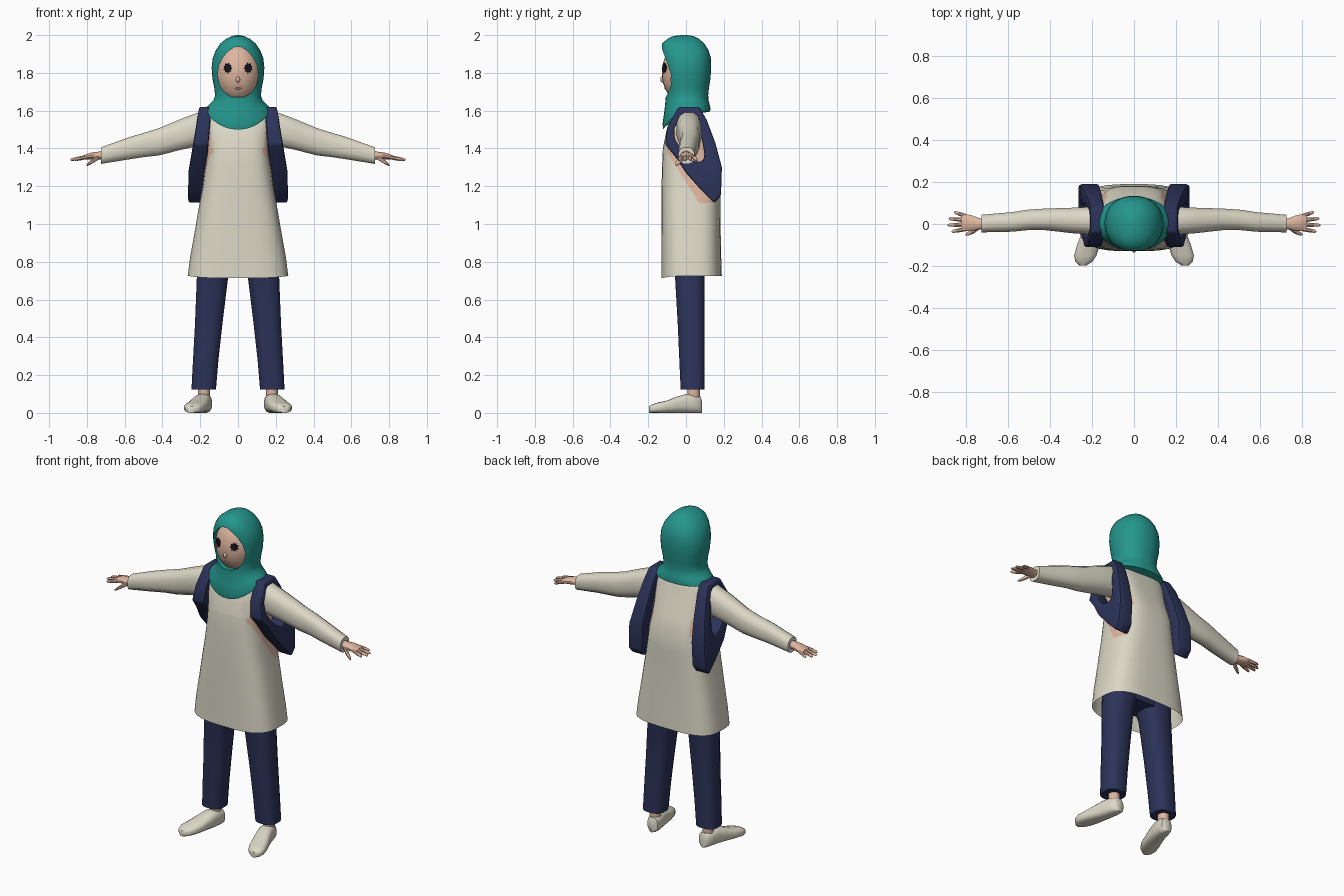
import bpy, bmesh, math
from mathutils import Vector, Matrix

if "Cube" in bpy.data.objects:
    bpy.data.objects.remove(bpy.data.objects["Cube"], do_unlink=True)


def material(name, rgb):
    m = bpy.data.materials.new(name)
    m.use_nodes = True
    m.diffuse_color = (*rgb, 1)
    bsdf = next(n for n in m.node_tree.nodes if n.type == 'BSDF_PRINCIPLED')
    bsdf.inputs["Base Color"].default_value = (*rgb, 1)
    bsdf.inputs["Roughness"].default_value = 0.8
    return m


cream = material("cream cloth", (0.72, 0.69, 0.57))
teal = material("teal scarf", (0.018, 0.31, 0.27))
navy = material("navy cloth", (0.025, 0.033, 0.10))
skin = material("skin", (0.74, 0.47, 0.35))
black = material("eye black", (0.008, 0.008, 0.015))
lip = material("lip pink", (0.58, 0.30, 0.23))


def apply(ob, kind, **settings):
    mod = ob.modifiers.new(kind.lower(), kind)
    for key, value in settings.items():
        setattr(mod, key, value)
    bpy.context.view_layer.objects.active = ob
    bpy.ops.object.modifier_apply(modifier=mod.name)


def finish(bm, name, mats, mirror=False, bevel=0, angle=40):
    bmesh.ops.recalc_face_normals(bm, faces=bm.faces)
    me = bpy.data.meshes.new(name)
    bm.to_mesh(me)
    bm.free()
    ob = bpy.data.objects.new(name, me)
    bpy.context.collection.objects.link(ob)
    for m in mats:
        me.materials.append(m)
    bpy.ops.object.select_all(action='DESELECT')
    ob.select_set(True)
    bpy.context.view_layer.objects.active = ob
    if bevel:
        apply(ob, 'BEVEL', width=bevel, segments=2)
    if mirror:
        apply(ob, 'MIRROR', use_mirror_merge=False)
    bpy.ops.object.shade_smooth_by_angle(angle=math.radians(angle))
    return ob


def oval(centre, a, b, axis='z', n=16, power=2.0, drop=0.0):
    """Rounded cross-section square to an axis; drop pulls its front down."""
    pts = []
    for i in range(n):
        t = 2 * math.pi * (i + 0.5) / n
        c, s = math.cos(t), math.sin(t)
        u = a * math.copysign(abs(c) ** (2 / power), c)
        v = b * math.copysign(abs(s) ** (2 / power), s)
        local = {'z': (u, v, -drop * max(0, -s) ** 2),
                 'y': (u, 0, v), 'x': (0, u, v)}[axis]
        pts.append(Vector(centre) + Vector(local))
    return pts


def loft(rings, bm=None, caps=(True, True), closed=False):
    bm = bm or bmesh.new()
    loops = [[bm.verts.new(p) for p in ring] for ring in rings]
    n = len(loops[0])
    pairs = list(zip(loops, loops[1:])) + ([(loops[-1], loops[0])] if closed else [])
    for low, high in pairs:
        for i in range(n):
            j = (i + 1) % n
            bm.faces.new((low[i], low[j], high[j], high[i]))
    if not closed:
        for loop, cap in zip((loops[0], loops[-1]), caps):
            if cap:
                bm.faces.new(loop)
    return bm


def box_ring(z, half, front, back, **kw):
    return oval((0, (front + back) / 2, z), half, (back - front) / 2, **kw)


def ball(name, mat, centre, radii):
    bm = bmesh.new()
    bmesh.ops.create_uvsphere(bm, u_segments=28, v_segments=18, radius=1)
    bm.transform(Matrix.Translation(centre) @ Matrix.Diagonal((*radii, 1)))
    return finish(bm, name, [mat])


# Tunic: open at the hem, with bare skin showing at the cut-away sides
tunic_rows = [(0.725, 0.267, -0.13, 0.19), (0.82, 0.255, -0.13, 0.187),
              (0.96, 0.23, -0.13, 0.184), (1.1, 0.206, -0.13, 0.182),
              (1.2, 0.188, -0.13, 0.182), (1.31, 0.174, -0.127, 0.18),
              (1.4, 0.165, -0.123, 0.15), (1.49, 0.168, -0.105, 0.115),
              (1.56, 0.175, -0.08, 0.09), (1.605, 0.16, -0.06, 0.075),
              (1.635, 0.1, -0.04, 0.055)]
bm = loft([box_ring(z, h, f, b, n=32, power=3.2, drop=0.012 if z < 0.73 else 0)
           for z, h, f, b in tunic_rows], caps=(False, True))
slope = Vector((0, 0.27, 0.17))          # slanted lower edge of the side opening
corner = Vector((0, -0.1, 1.38))
for co, no in ((corner, slope), (corner, Vector((0, 1, 0))),
               (Vector((0, 0, 1.11)), Vector((0, 0, 1)))):
    bmesh.ops.bisect_plane(bm, geom=bm.verts[:] + bm.edges[:] + bm.faces[:],
                           plane_co=co, plane_no=no)
for f in bm.faces:
    c = f.calc_center_median()
    if (c - corner).dot(slope) > 0 and 1.11 < c.z < 1.45 and -0.1 < c.y < 0.15 and abs(c.x) > 0.135:
        f.material_index = 1
finish(bm, "tunic", [cream, skin])

# Sleeves
sleeve_rows = [(0.12, 0.015, 1.51, 0.06, 0.085), (0.2, 0.015, 1.505, 0.068, 0.092),
               (0.3, 0.017, 1.475, 0.062, 0.084), (0.42, 0.022, 1.435, 0.053, 0.074),
               (0.5, 0.02, 1.418, 0.05, 0.066), (0.58, 0.01, 1.4, 0.048, 0.06),
               (0.725, 0.002, 1.362, 0.043, 0.045)]
finish(loft([oval((x, y, z), a, b, 'x', 12, 2.5) for x, y, z, a, b in sleeve_rows]),
       "sleeves", [cream], mirror=True)

# Hands: palm, four fingers and thumb
bm = loft([oval((x, y, z), a, b, 'x', 12) for x, y, z, a, b in
           [(0.69, 0, 1.37, 0.027, 0.025), (0.735, 0, 1.362, 0.027, 0.022),
            (0.77, 0.004, 1.36, 0.038, 0.02), (0.805, 0.008, 1.355, 0.042, 0.015),
            (0.822, 0.008, 1.352, 0.038, 0.01)]])
for y, spread, tip in ((-0.024, -0.012, 0.868), (-0.003, -0.002, 0.888),
                       (0.018, 0.008, 0.882), (0.038, 0.018, 0.856)):
    loft([oval((0.8 + (tip - 0.8) * t, y + spread * t, 1.355 - 0.015 * t), r, r, 'x', 8)
          for t, r in ((0, 0.011), (0.5, 0.0105), (0.9, 0.008), (1, 0.003))], bm)
loft([oval((x, y, z), r, r, 'x', 8) for x, y, z, r in
      [(0.735, -0.012, 1.355, 0.014), (0.765, -0.034, 1.337, 0.014),
       (0.79, -0.046, 1.319, 0.01), (0.803, -0.05, 1.31, 0.004)]], bm)
finish(bm, "hands", [skin], mirror=True)

# Trousers
leg_rows = [(0.125, 0.115, 0.248, -0.03, 0.1), (0.28, 0.102, 0.24, -0.037, 0.1),
            (0.46, 0.082, 0.23, -0.045, 0.1), (0.72, 0.05, 0.22, -0.06, 0.1),
            (0.85, 0.004, 0.2, -0.085, 0.13)]
finish(loft([oval(((l + r) / 2, (f + b) / 2, z), (r - l) / 2, (b - f) / 2, n=12, power=2.8)
             for z, l, r, f, b in leg_rows]), "trouser_legs", [navy], mirror=True)
finish(loft([box_ring(z, h, f, b, n=20, power=2.6) for z, h, f, b in
             [(0.76, 0.17, -0.06, 0.1), (0.84, 0.2, -0.09, 0.13), (1.0, 0.18, -0.08, 0.13)]]),
       "trouser_hips", [navy])

# Ankles and shoes, toes turned outward
finish(loft([oval((0.18, 0.04, z), 0.032, 0.034, n=12) for z in (0.05, 0.2)]),
       "ankles", [skin], mirror=True)
shoe_rows = [(0.086, 0.175, 0.016, 0.06), (0.076, 0.175, 0.034, 0.088),
             (0.04, 0.18, 0.043, 0.098), (0, 0.188, 0.046, 0.1),
             (-0.045, 0.2, 0.05, 0.088), (-0.1, 0.217, 0.055, 0.066),
             (-0.15, 0.232, 0.054, 0.055), (-0.18, 0.239, 0.041, 0.045),
             (-0.197, 0.243, 0.018, 0.034)]
finish(loft([oval((x, y, top / 2), w, top / 2, 'y', 16, 2.8) for y, x, w, top in shoe_rows]),
       "shoes", [cream], mirror=True, angle=50)

# Side bags: strap loop round each shoulder widening to a pouch behind
outer = [(-0.04, 1.62), (0.07, 1.62), (0.11, 1.55), (0.155, 1.43), (0.19, 1.3), (0.185, 1.15),
         (0.15, 1.11), (0.08, 1.18), (0, 1.27), (-0.06, 1.36), (-0.11, 1.42), (-0.1, 1.51)]
inner = [(-0.02, 1.58), (0.04, 1.58), (0.07, 1.5), (0.09, 1.42), (0.097, 1.37), (0.095, 1.345),
         (0.08, 1.33), (0.05, 1.33), (0.02, 1.345), (-0.02, 1.39), (-0.06, 1.45), (-0.06, 1.51)]


def bag_side(points, is_outside):
    ring = []
    for y, z in points:
        down = min(1, (1.62 - z) / 0.36)
        x = 0.205 + 0.06 * down if is_outside else 0.14 + 0.03 * down
        ring.append(Vector((x, y, z)))
    return ring


finish(loft([bag_side(outer, False), bag_side(outer, True),
             bag_side(inner, True), bag_side(inner, False)], closed=True),
       "side_bags", [navy], mirror=True, bevel=0.012)

# Head scarf with an arched face opening
scarf_rows = [(1.595, 0.178, -0.12, 0.128, 0.095), (1.612, 0.172, -0.125, 0.13, 0.085),
              (1.635, 0.15, -0.118, 0.125, 0.06), (1.655, 0.13, -0.112, 0.12, 0.03),
              (1.68, 0.122, -0.108, 0.118, 0.012), (1.72, 0.126, -0.112, 0.122, 0),
              (1.77, 0.136, -0.12, 0.13, 0), (1.83, 0.14, -0.128, 0.134, 0),
              (1.88, 0.134, -0.132, 0.132, 0), (1.92, 0.118, -0.132, 0.12, 0),
              (1.955, 0.094, -0.126, 0.098, 0), (1.98, 0.064, -0.1, 0.07, 0),
              (1.994, 0.034, -0.07, 0.042, 0), (2.0, 0.01, -0.03, 0.01, 0)]
scarf = finish(loft([box_ring(z, h, f, b, n=36, power=2.2, drop=d)
                     for z, h, f, b, d in scarf_rows]), "head_scarf", [teal])


def prism(half_or_full, front, back):
    return loft([[Vector((x, y, z)) for x, z in half_or_full] for y in (front, back)])


arch = [(0.035, 1.673), (0.07, 1.695), (0.096, 1.735), (0.108, 1.79), (0.1, 1.84),
        (0.078, 1.885), (0.045, 1.92), (0.015, 1.938)]
arch += [(-x, z) for x, z in reversed(arch)]
cutter = finish(prism(arch, -0.3, -0.02), "opening_cutter", [teal])
cutter.hide_render = True
apply(scarf, 'BOOLEAN', operation='DIFFERENCE', object=cutter)
bpy.data.objects.remove(cutter, do_unlink=True)
bpy.ops.object.select_all(action='DESELECT')
scarf.select_set(True)
bpy.context.view_layer.objects.active = scarf
bpy.ops.object.shade_smooth_by_angle(angle=math.radians(40))

# Face
ball("face", skin, (0, -0.01, 1.8), (0.12, 0.118, 0.16))
ball("nose", skin, (0, -0.124, 1.765), (0.011, 0.012, 0.016))
ball("lips", lip, (0, -0.11, 1.718), (0.018, 0.004, 0.005))

# Eyes: thin plates with lash points
points = 18
star = [(r * math.cos(t), r * 1.1 * math.sin(t)) for r, t in
        ((0.025 if i % 2 else 0.017, 2 * math.pi * i / points) for i in range(points))]
bm = prism(star, -0.004, 0.004)
bm.transform(Matrix.Translation((0.055, -0.114, 1.825)) @ Matrix.Rotation(math.radians(27), 4, 'Z'))
finish(bm, "eyes", [black], mirror=True)
